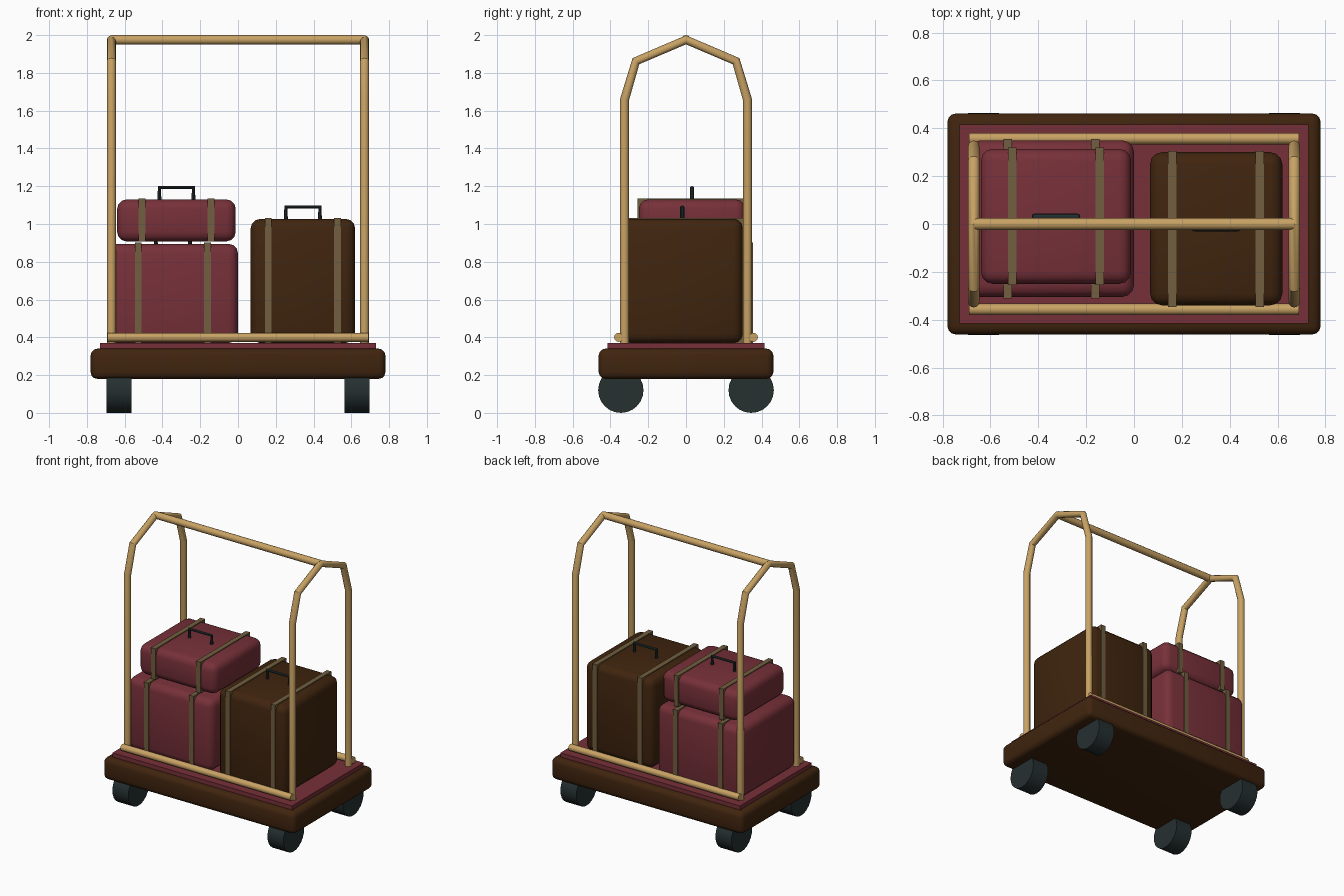
import bpy, bmesh, math
from mathutils import Matrix

if "Cube" in bpy.data.objects:
    bpy.data.objects.remove(bpy.data.objects["Cube"])


def material(name, rgb):
    m = bpy.data.materials.new(name)
    m.diffuse_color = (*rgb, 1)
    m.use_nodes = True
    m.node_tree.nodes["Principled BSDF"].inputs["Base Color"].default_value = m.diffuse_color
    return m


BROWN = material("dark brown", (0.051, 0.018, 0.0045))
RED = material("burgundy", (0.185, 0.03, 0.041))
BRASS = material("brass", (0.578, 0.361, 0.127))
STRAP = material("tan strap", (0.165, 0.112, 0.05))
RUBBER = material("black rubber", (0.019, 0.029, 0.03))


def finish(obj, mat, smooth=True):
    obj.data.materials.clear()
    obj.data.materials.append(mat)
    if smooth:
        bpy.ops.object.select_all(action='DESELECT')
        bpy.context.view_layer.objects.active = obj
        obj.select_set(True)
        bpy.ops.object.shade_smooth_by_angle(angle=math.radians(35))
    return obj


def add_mesh(name, bm, mat, smooth=True):
    me = bpy.data.meshes.new(name)
    bm.to_mesh(me)
    bm.free()
    obj = bpy.data.objects.new(name, me)
    bpy.context.collection.objects.link(obj)
    return finish(obj, mat, smooth)


def box(name, lo, hi, mat, bevel=0.0, segments=3):
    bm = bmesh.new()
    bmesh.ops.create_cube(bm, size=1)
    for v in bm.verts:
        v.co = [(a + b) / 2 + c * (b - a) for a, b, c in zip(lo, hi, v.co)]
    if bevel:
        bmesh.ops.bevel(bm, geom=bm.edges[:], offset=bevel, segments=segments,
                        profile=0.5, affect='EDGES')
    return add_mesh(name, bm, mat, bevel > 0)


def tube(name, points, radius, mat, resolution=4):
    cu = bpy.data.curves.new(name, 'CURVE')
    cu.dimensions = '3D'
    cu.bevel_depth = radius
    cu.bevel_resolution = resolution
    cu.use_fill_caps = True
    sp = cu.splines.new('POLY')
    sp.points.add(len(points) - 1)
    for p, co in zip(sp.points, points):
        p.co = (*co, 1)
    obj = bpy.data.objects.new(name, cu)
    bpy.context.collection.objects.link(obj)
    bpy.ops.object.select_all(action='DESELECT')
    bpy.context.view_layer.objects.active = obj
    obj.select_set(True)
    bpy.ops.object.convert(target='MESH')
    return finish(bpy.context.view_layer.objects.active, mat)


def suitcase(name, lo, hi, mat):
    box(name + "_body", lo, hi, mat, 0.05)
    cx, cy, top = (lo[0] + hi[0]) / 2, (lo[1] + hi[1]) / 2, hi[2]
    # two straps wrapped around the case
    e = 0.006
    for side, s in (("left", -1), ("right", 1)):
        x = cx + s * 0.183
        box(f"{name}_{side}_strap", (x - 0.018, lo[1] - e, lo[2]),
            (x + 0.018, hi[1] + e, top + e), STRAP)
    # carrying handle
    w, h = 0.09, 0.063
    tube(name + "_handle", [(cx - w, cy, top - 0.01), (cx - w, cy, top + h),
                            (cx + w, cy, top + h), (cx + w, cy, top - 0.01)],
         0.011, RUBBER, 2)


# deck and carpet
box("deck", (-0.78, -0.462, 0.18), (0.78, 0.462, 0.34), BROWN, 0.035)
box("carpet", (-0.73, -0.415, 0.33), (0.73, 0.415, 0.37), RED)

# wheels
for fb, sy in (("front", -1), ("back", 1)):
    for lr, sx in (("left", -1), ("right", 1)):
        bm = bmesh.new()
        bmesh.ops.create_cone(bm, cap_ends=True, segments=24, radius1=0.12,
                              radius2=0.12, depth=0.13,
                              matrix=Matrix.Translation((sx * 0.63, sy * 0.345, 0.12))
                              @ Matrix.Rotation(math.pi / 2, 4, 'Y'))
        add_mesh(f"{fb}_{lr}_wheel", bm, RUBBER)
    # low side rail
    tube(f"{fb}_rail", [(-0.69, sy * 0.357, 0.4), (0.69, sy * 0.357, 0.4)], 0.024, BRASS)

# end hoops and hanging bar
half = [(0.325, 0.36), (0.325, 1.66), (0.265, 1.862), (0, 1.975)]
profile = half + [(-y, z) for y, z in half[-2::-1]]
for lr, x in (("left", -0.67), ("right", 0.67)):
    tube(f"{lr}_hoop", [(x, y, z) for y, z in profile], 0.024, BRASS)
tube("hanging_bar", [(-0.67, 0, 1.975), (0.67, 0, 1.975)], 0.025, BRASS)

# luggage
suitcase("large_red_case", (-0.69, -0.305, 0.37), (0.0, 0.35, 0.895), RED)
suitcase("small_red_case", (-0.64, -0.25, 0.908), (-0.012, 0.314, 1.13), RED)
suitcase("brown_case", (0.067, -0.34, 0.37), (0.62, 0.3, 1.027), BROWN)
